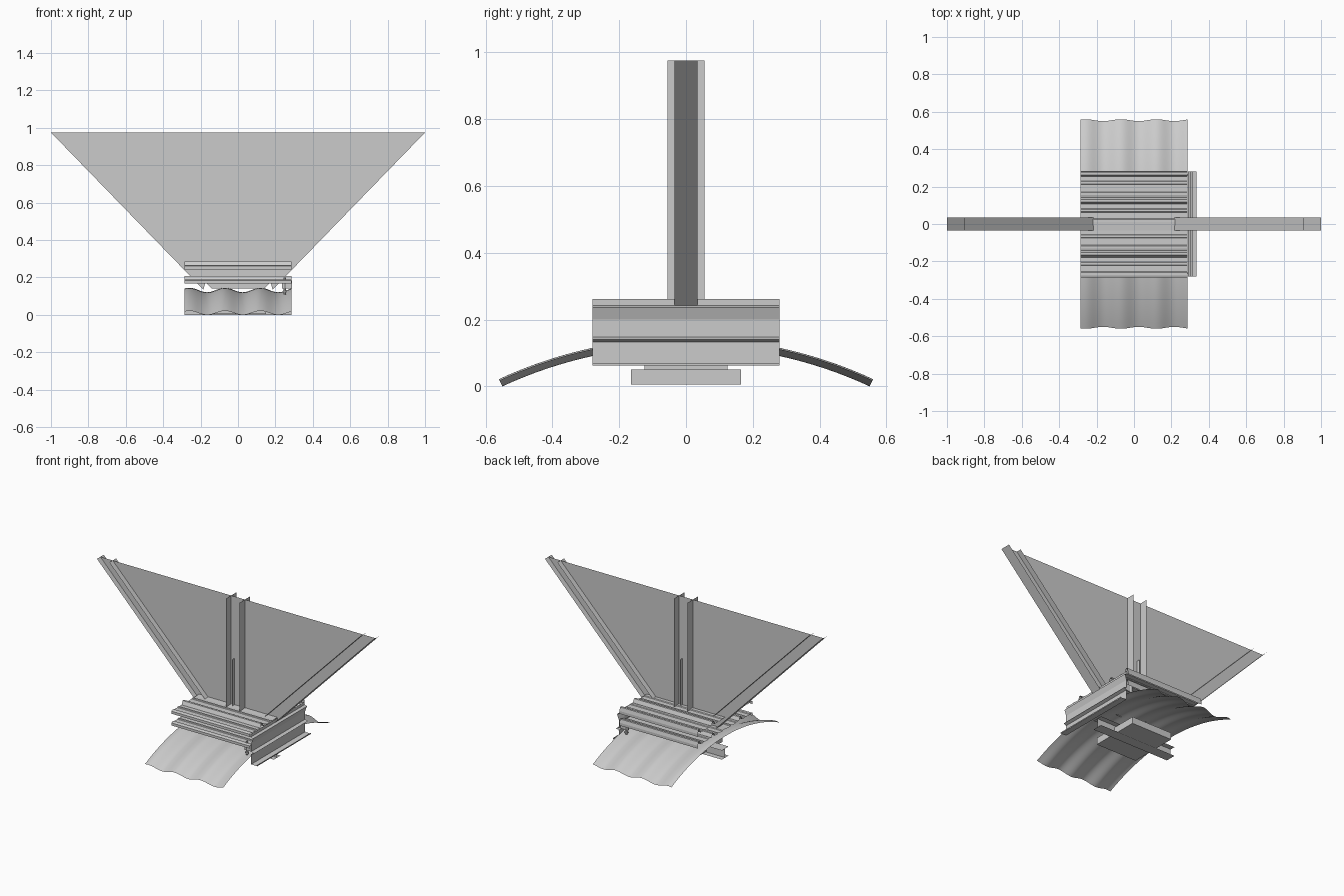
import bpy, math
from mathutils import Vector

if "Cube" in bpy.data.objects:
    bpy.data.objects.remove(bpy.data.objects["Cube"])


def mesh(name, verts, faces, smooth=False):
    me = bpy.data.meshes.new(name)
    me.from_pydata(verts, [], faces)
    me.update()
    ob = bpy.data.objects.new(name, me)
    bpy.context.collection.objects.link(ob)
    if smooth:
        for p in me.polygons:
            p.use_smooth = True
    return ob


def box(name, x0, x1, y0, y1, z0, z1):
    v = [(x, y, z) for x in (x0, x1) for y in (y0, y1) for z in (z0, z1)]
    f = [(0, 1, 3, 2), (4, 6, 7, 5), (0, 4, 5, 1), (2, 3, 7, 6), (0, 2, 6, 4), (1, 5, 7, 3)]
    return mesh(name, v, f)


def sheet(name, profile, sweep):
    """Open thin sheet: profile points swept by a vector."""
    s = Vector(sweep)
    a = [Vector(p) for p in profile]
    n = len(a)
    return mesh(name, a + [p + s for p in a],
                [(i, i + 1, n + i + 1, n + i) for i in range(n - 1)])


def i_beam(name, a0, a1, b0, b1, half):
    """Thin I section in the xz plane: flange lines a and b, web between at y=0."""
    v, f = [], []
    for p, q in ((a0, a1), (b0, b1)):
        k = len(v)
        v += [(p[0], -half, p[1]), (p[0], half, p[1]), (q[0], half, q[1]), (q[0], -half, q[1])]
        f.append((k, k + 1, k + 2, k + 3))
    v += [(p[0], 0, p[1]) for p in (a0, a1, b1, b0)]
    f.append((8, 9, 10, 11))
    return mesh(name, v, f)


# Infill panel and sloping edge beams
T = 0.975
mesh("infill_panel", [(-.95, 0, T), (.95, 0, T), (.14, 0, .14), (-.14, 0, .14)], [(0, 1, 2, 3)])
for s, side in ((-1, "left"), (1, "right")):
    i_beam(side + "_sloping_beam", (s * .185, .135), (s * 1.0, T), (s * .165, .21), (s * .91, T), .035)
    # Short stiffener plates beside the post
    mesh(side + "_stiffener", [(s * .025, y, z) for y, z in ((-.022, .14), (.022, .14), (.022, .57), (-.022, .57))],
         [(0, 1, 2, 3)])

# Central post
i_beam("central_post", (-.05, .14), (-.05, T), (.05, .14), (.05, T), .055)

# Two ribbed deck skins, pans lapping every 0.285
def deck(name, z, d):
    pts = [(-.285, z)]
    for k in (0, 1):
        o = -.285 + .285 * k
        for y, h in ((.01, .004), (.025, .004), (.03, 0), (.062, 0), (.066, .004), (.078, .004),
                     (.082, 0), (.107, 0), (.118, 1), (.132, 1), (.143, 0), (.155, .004),
                     (.168, .004), (.172, 0), (.21, 0), (.214, .004), (.226, .004), (.23, 0),
                     (.25, 0)):
            pts.append((o + y, z + (d if h == 1 else h)))
    pts += [(.253, z), (.263, z + d), (.277, z + d), (.283, z)]
    pts.sort(key=lambda p: p[0])
    sheet(name, [(-.285, y, h) for y, h in pts], (.57, 0, 0))
    # Folded edges along front and back
    for s, e in ((-1, "front"), (1, "back")):
        sheet(name + "_" + e + "_edge", [(-.285, s * .283, z), (-.285, s * .283, z - .018)], (.57, 0, 0))


deck("upper_deck", .262, .024)
deck("lower_deck", .185, .022)

# Side cladding rail on the right
sheet("side_rail", [(x, -.28, z) for x, z in (
    (.288, .262), (.288, .242), (.305, .236), (.292, .2), (.292, .148), (.312, .14),
    (.292, .132), (.292, .065), (.335, .063), (.335, .07))], (0, .56, 0))

# Curved corrugated sheet
NX, NY, R = 72, 32, 1.32
verts = []
for j in range(NY + 1):
    a = math.asin(.555 / R) * (2 * j / NY - 1)
    for i in range(NX + 1):
        x = -.285 + .57 * i / NX
        r = R + .012 * math.cos(math.tau * (x + .26) / .19)
        verts.append((x, r * math.sin(a), .133 - R + r * math.cos(a)))
w = NX + 1
mesh("corrugated_sheet", verts, [(j * w + i, j * w + i + 1, (j + 1) * w + i + 1, (j + 1) * w + i)
                                 for j in range(NY) for i in range(NX)], True)

# Base beam along x with support blocks
i_beam("base_beam", (-.285, 0), (.285, 0), (-.285, .06), (.285, .06), .035)
box("base_block", -.15, .15, -.165, .165, .005, .05)
box("base_cap", -.12, .12, -.125, .125, .05, .062)

# Corner brackets with bolts
for s, e in ((-1, "front"), (1, "back")):
    y = s * .262
    box(e + "_bracket", .235, .288, y - .004, y + .004, .14, .185)
    bpy.ops.mesh.primitive_cylinder_add(vertices=8, radius=.006, depth=.09, location=(.25, y, .155))
    bpy.context.object.name = e + "_bolt"
    bpy.ops.mesh.primitive_cylinder_add(vertices=6, radius=.012, depth=.01, location=(.25, y, .125))
    bpy.context.object.name = e + "_bolt_nut"
